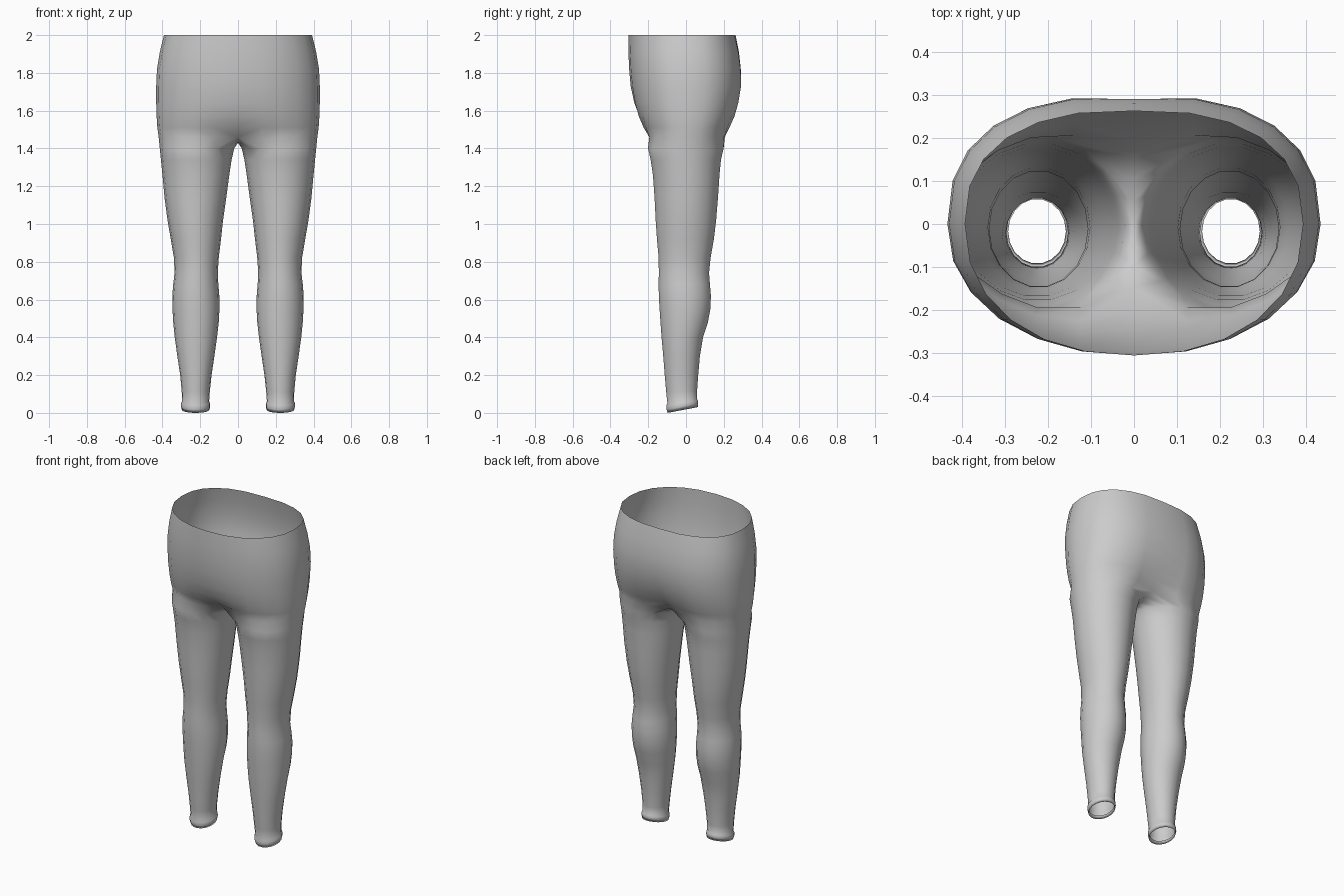
import bpy, bmesh
from math import sin, cos, pi, radians, exp

N = 18        # points around one leg
OUT = 12      # leg segments that continue up into the hips

# leg sections: z, inner x, outer x, front y, back y, tilt
LEG = [
    (0.020, .158, .292, -.092, .058, .19),   # hem turned inside
    (0.000, .152, .297, -.098, .064, .19),
    (0.018, .147, .302, -.104, .066, .19),
    (0.038, .147, .302, -.105, .065, .16),
    (0.052, .153, .296, -.100, .060, .12),
    (0.110, .149, .298, -.106, .060, .05),
    (0.20, .140, .306, -.114, .066, 0),
    (0.30, .125, .321, -.122, .075, 0),
    (0.40, .111, .335, -.131, .092, 0),
    (0.48, .102, .343, -.137, .118, 0),
    (0.55, .098, .347, -.142, .131, 0),
    (0.62, .099, .348, -.146, .134, 0),
    (0.68, .104, .343, -.147, .129, 0),
    (0.74, .107, .336, -.146, .124, 0),
    (0.82, .102, .339, -.147, .132, 0),
    (0.92, .090, .356, -.156, .150, 0),
    (1.02, .079, .373, -.163, .162, 0),
    (1.14, .062, .389, -.169, .172, 0),
    (1.26, .046, .400, -.178, .180, 0),
    (1.34, .034, .408, -.190, .188, 0),
    (1.40, .020, .414, -.204, .202, 0),
]
# hip sections: z, half width, front y, back y, front dent, back dent
HIP = [
    (1.46, .420, -.222, .226, .34, .32),
    (1.51, .427, -.242, .246, .16, .20),
    (1.57, .431, -.262, .270, .06, .12),
    (1.64, .433, -.279, .288, .02, .07),
    (1.73, .433, -.293, .302, 0, .04),
    (1.82, .429, -.301, .299, 0, .03),
    (1.91, .414, -.305, .286, 0, .02),
    (2.00, .392, -.304, .265, 0, .01),
]


def leg_ring(z, xi, xo, yf, yb, tilt):
    pts = []
    for k in range(N):
        a = radians(-120) + 2 * pi * k / N
        y = (yf + yb) / 2 + (yb - yf) / 2 * sin(a)
        pts.append(((xi + xo) / 2 + (xo - xi) / 2 * cos(a), y, z + tilt * (y - yf)))
    return pts


def hip_ring(z, w, yf, yb, df, db):
    pts = []
    for k in range(OUT + 1):
        a = -pi / 2 + pi * k / OUT
        front = a < 0
        e = 2 / (2.2 if front else 2.45)
        x = w * abs(cos(a)) ** e if 0 < k < OUT else 0
        y = (yf if front else yb) * abs(sin(a)) ** e
        y *= 1 - (df if front else db) * exp(-(x / .11) ** 2)
        pts.append((x, y, z))
    return pts


bm = bmesh.new()
legs = [[bm.verts.new(p) for p in leg_ring(*r)] for r in LEG]
hips = [[bm.verts.new(p) for p in hip_ring(*r)] for r in HIP]

# crotch seam closes the lowest hip section into a full leg loop
front, back = hips[0][0].co, hips[0][-1].co
seam = []
for j in range(1, N - OUT):
    t = j / (N - OUT)
    seam.append(bm.verts.new((0, back.y + (front.y - back.y) * t, front.z - .03 * sin(pi * t))))
legs.append(hips[0] + seam)


def bridge(a, b, count):
    for k in range(count):
        n = (k + 1) % len(a)
        bm.faces.new((a[k], a[n], b[n], b[k]))


for a, b in zip(legs, legs[1:]):
    bridge(a, b, N)
for a, b in zip(hips, hips[1:]):
    bridge(a, b, OUT)

mesh = bpy.data.meshes.new("leggings")
bm.to_mesh(mesh)
bm.free()
for p in mesh.polygons:
    p.use_smooth = True
leggings = bpy.data.objects.new("leggings", mesh)
bpy.context.collection.objects.link(leggings)

# other half
mirror = leggings.modifiers.new("mirror", 'MIRROR')
mirror.use_clip = True
mirror.merge_threshold = .0005
